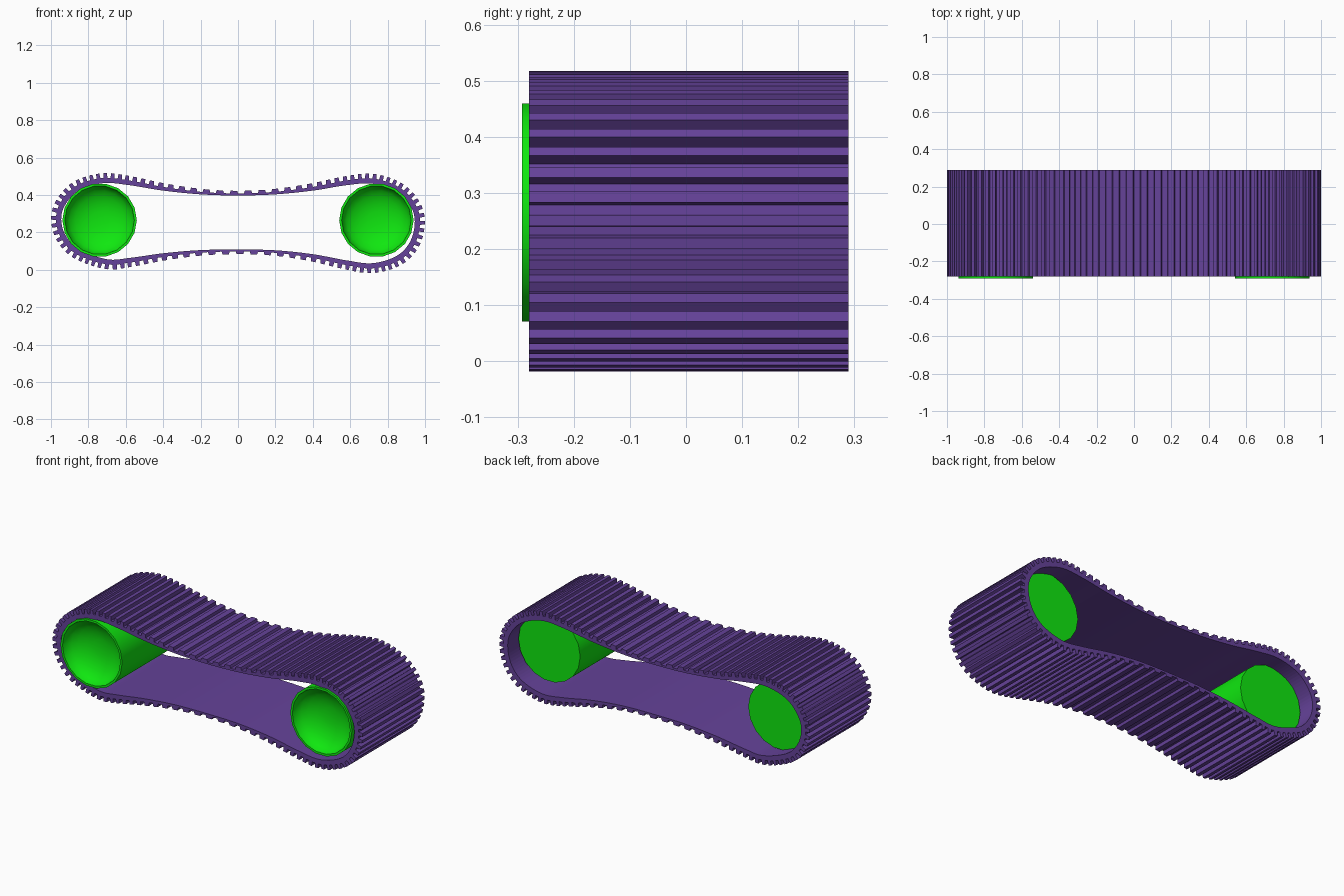
import bpy, bmesh, math
from mathutils import Vector

if "Cube" in bpy.data.objects:
    bpy.data.objects.remove(bpy.data.objects["Cube"])


def material(name, color):
    m = bpy.data.materials.new(name)
    m.diffuse_color = (*color, 1)
    m.use_nodes = True
    m.node_tree.nodes["Principled BSDF"].inputs["Base Color"].default_value = m.diffuse_color
    return m


def make_object(name, bm, mat):
    bmesh.ops.recalc_face_normals(bm, faces=bm.faces)
    me = bpy.data.meshes.new(name)
    bm.to_mesh(me)
    bm.free()
    me.materials.append(mat)
    ob = bpy.data.objects.new(name, me)
    bpy.context.collection.objects.link(ob)
    return ob


purple = material("purple", (0.13, 0.055, 0.32))
green = material("green", (0.005, 0.8, 0.005))

# Inner line of the belt, clockwise seen from the front
path = [Vector(p) for p in [
    (0, .397), (.2, .403), (.4, .423), (.58, .452), (.72, .46), (.85, .415),
    (.925, .335), (.945, .25), (.92, .15), (.85, .075), (.72, .035), (.58, .05),
    (.4, .083), (.2, .104), (0, .108), (-.2, .105), (-.4, .088), (-.58, .063),
    (-.7, .056), (-.85, .108), (-.92, .18), (-.945, .265), (-.925, .345),
    (-.85, .425), (-.72, .463), (-.58, .452), (-.4, .423), (-.2, .403)]]

# Smooth closed curve, sampled densely
dense = []
n = len(path)
for i in range(n):
    a, b, c, d = (path[(i + k) % n] for k in (-1, 0, 1, 2))
    for s in range(40):
        t = s / 40
        dense.append(0.5 * (2 * b + (c - a) * t + (2 * a - 5 * b + 4 * c - d) * t * t
                            + (3 * b - a - 3 * c + d) * t ** 3))
N = len(dense)


def blend(x):
    t = min(abs(x) / 0.8, 1)
    return t * t * (3 - 2 * t)


# Tooth phase along the belt: wide teeth mid-span, fine teeth round the ends
phase = [0.0]
for i in range(N):
    p, q = dense[i], dense[(i + 1) % N]
    phase.append(phase[-1] + (q - p).length / (0.076 - 0.043 * blend(p.x)))
teeth = round(phase[-1])
scale = teeth / phase[-1]

# Toothed cross-section, extruded across the width
bm = bmesh.new()
Y0, Y1 = -0.28, 0.29
rings = []
j = 0
for k in range(teeth):
    for frac, high in ((0, 0), (.42, 0), (.48, 1), (.94, 1)):
        target = (k + frac) / scale
        while phase[j + 1] < target:
            j += 1
        u = (target - phase[j]) / (phase[j + 1] - phase[j])
        p = dense[j].lerp(dense[(j + 1) % N], u)
        tan = dense[(j + 2) % N] - dense[j - 1]
        nor = Vector((-tan.y, tan.x)).normalized()
        w = blend(p.x)
        q = p + nor * (0.011 + 0.017 * w + high * (0.014 + 0.012 * w))
        rings.append([bm.verts.new((v.x, y, v.y))
                      for v, y in ((p, Y0), (q, Y0), (q, Y1), (p, Y1))])
for r, s in zip(rings, rings[1:] + rings[:1]):
    for k in range(4):
        m = (k + 1) % 4
        bm.faces.new((r[k], r[m], s[m], s[k]))
belt = make_object("toothed_belt", bm, purple)


# Rollers: closed flat back, thin rim and dished front
def roller(name, cx):
    bm = bmesh.new()
    seg = 18
    profile = [(.199, .20), (.199, -.292), (.186, -.292)]
    profile += [(.186 * math.cos(t * math.pi / 12), -.292 + .095 * math.sin(t * math.pi / 12))
                for t in range(1, 6)]
    loops = []
    for r, y in profile:
        loops.append([bm.verts.new((cx + r * math.cos(2 * math.pi * i / seg), y,
                                    .265 + .99 * r * math.sin(2 * math.pi * i / seg)))
                      for i in range(seg)])
    for a, b in zip(loops, loops[1:]):
        for i in range(seg):
            m = (i + 1) % seg
            bm.faces.new((a[i], a[m], b[m], b[i]))
    bm.faces.new(loops[0])
    bm.faces.new(loops[-1])
    ob = make_object(name, bm, green)
    bpy.ops.object.select_all(action='DESELECT')
    ob.select_set(True)
    bpy.context.view_layer.objects.active = ob
    bpy.ops.object.shade_smooth_by_angle(angle=math.radians(32))


roller("left_roller", -0.74)
roller("right_roller", 0.74)
